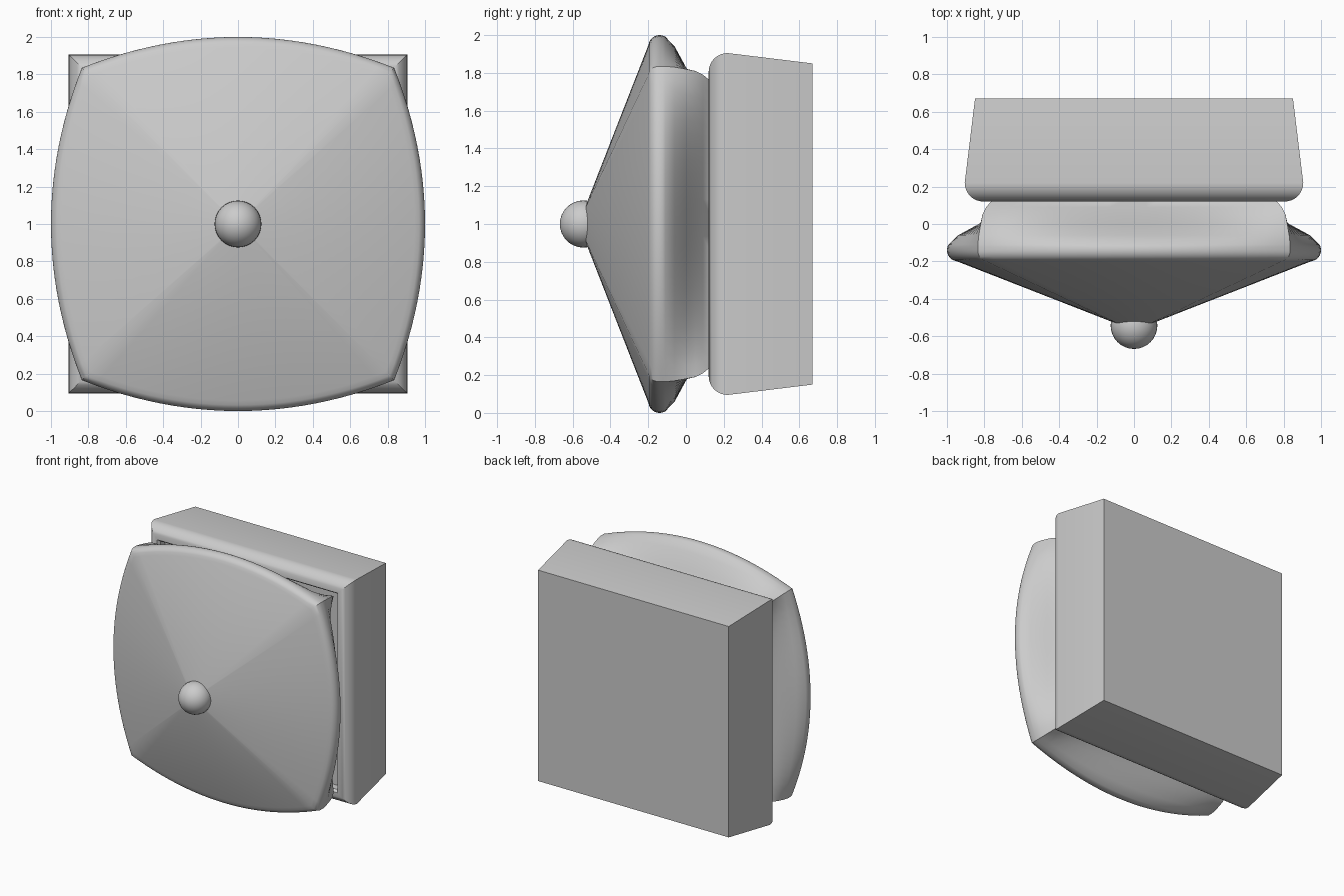
import bpy, bmesh, math

if "Cube" in bpy.data.objects:
    bpy.data.objects.remove(bpy.data.objects["Cube"])

CZ = 1.0  # height of the central axis


def smooth(obj, angle=32):
    bpy.ops.object.select_all(action='DESELECT')
    obj.select_set(True)
    bpy.context.view_layer.objects.active = obj
    bpy.ops.object.shade_smooth_by_angle(angle=math.radians(angle))


def loft(name, rings, n):
    """Loft four-sided rings along y. Each ring is (y, corner, middle),
    giving the half sizes at the corners and at the middle of the edges."""
    bm = bmesh.new()
    loops = []
    for y, c, m in rings:
        loop = []
        for side in range(4):
            a = side * math.pi / 2
            for i in range(n):
                t = -1 + 2 * i / n
                u, v = c * t, c + (m - c) * (1 - t * t)
                x = u * math.cos(a) + v * math.sin(a)
                z = -u * math.sin(a) + v * math.cos(a)
                loop.append(bm.verts.new((x, y, CZ + z)))
        loops.append(loop)
    for a, b in zip(loops, loops[1:]):
        for i in range(len(a)):
            j = (i + 1) % len(a)
            bm.faces.new((a[i], a[j], b[j], b[i]))
    bm.faces.new(loops[0])
    bm.faces.new(loops[-1])
    bmesh.ops.recalc_face_normals(bm, faces=bm.faces)
    mesh = bpy.data.meshes.new(name)
    bm.to_mesh(mesh)
    bm.free()
    obj = bpy.data.objects.new(name, mesh)
    bpy.context.collection.objects.link(obj)
    smooth(obj)
    return obj


# Mounting block: shallow recess, rounded front lip, tapered to the back
block = [(0.20, 0.79, 0.79), (0.14, 0.79, 0.79)]
for i in range(9):
    a = math.pi / 2 * i / 8
    block.append((0.22 - 0.10 * math.cos(a),
                  0.805 + 0.10 * math.sin(a),
                  0.805 + 0.10 * math.sin(a)))
block.append((0.67, 0.85, 0.85))
loft("mounting_block", block, 1)

# Knob head: pyramid front, rounded bulging rim, undercut neck
head = [(-0.53, 0.09, 0.10), (-0.20, 0.79, 0.945)]
for i in range(1, 9):
    a = math.radians(-75 + 105 * i / 8)
    head.append((-0.14 + 0.06 * math.sin(a),
                 0.79 + 0.045 * math.cos(a) if a < 0 else 0.835,
                 0.94 + 0.06 * math.cos(a)))
head += [(-0.06, 0.83, 0.94), (0.0, 0.82, 0.83), (0.05, 0.81, 0.75),
         (0.09, 0.79, 0.69), (0.12, 0.765, 0.65), (0.20, 0.70, 0.62)]
loft("knob_head", head, 24)

# Small ball at the tip
bpy.ops.mesh.primitive_uv_sphere_add(segments=32, ring_count=16, radius=0.125,
                                     location=(0, -0.543, CZ),
                                     rotation=(math.pi / 2, 0, 0))
ball = bpy.context.object
ball.name = "tip_ball"
smooth(ball)
